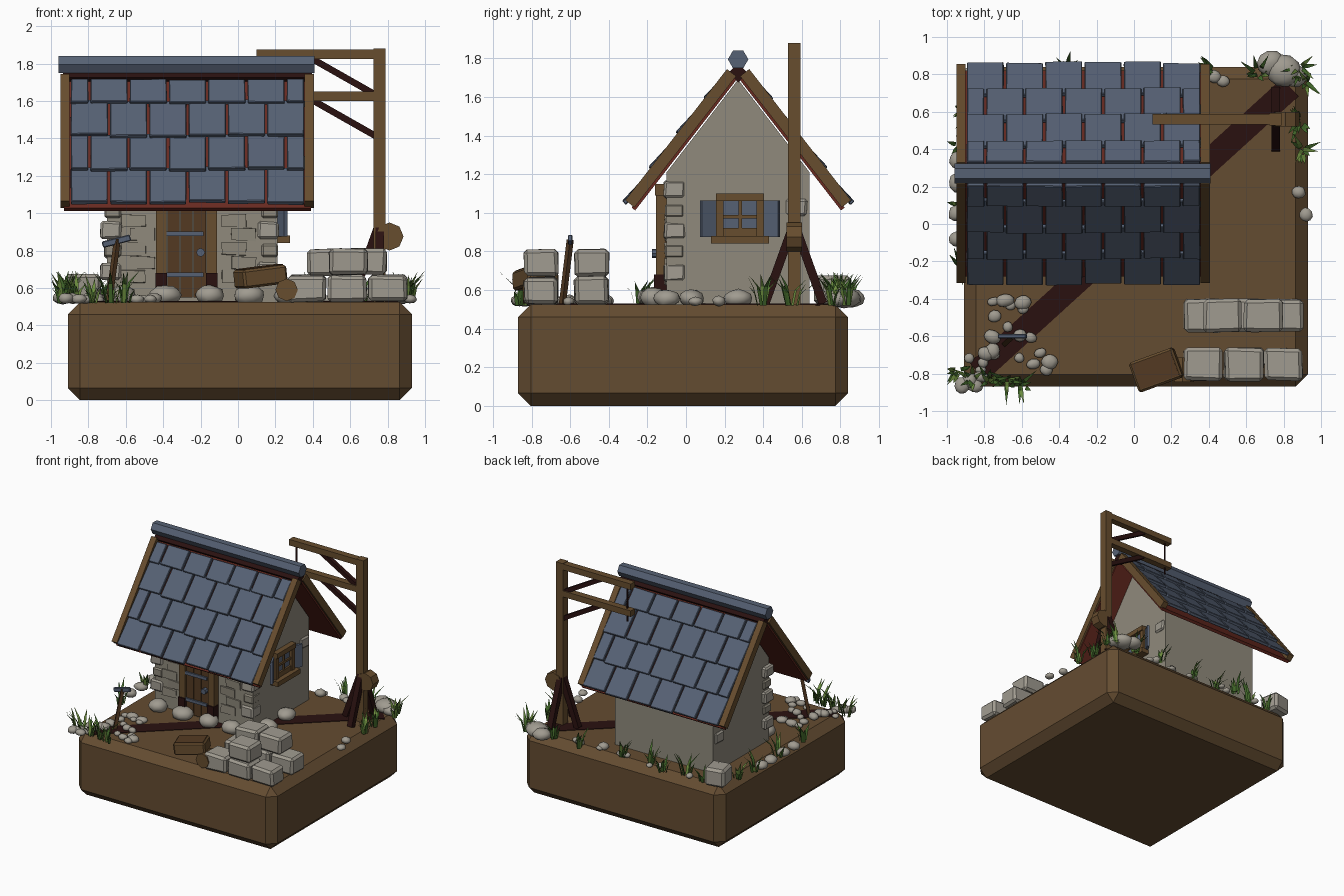
import bpy, bmesh, math, random
from mathutils import Matrix, Vector, Euler

random.seed(4)
if "Cube" in bpy.data.objects:
    bpy.data.objects.remove(bpy.data.objects["Cube"])


def material(name, rgb):
    lin = [((c / 255 + 0.055) / 1.055) ** 2.4 for c in rgb] + [1]
    m = bpy.data.materials.new(name)
    m.use_nodes = True
    m.diffuse_color = lin
    m.node_tree.nodes["Principled BSDF"].inputs["Base Color"].default_value = lin
    return m


soil = material("soil", (100, 76, 49))
wood = material("wood", (103, 77, 46))
dark = material("dark wood", (42, 17, 16))
red = material("red timber", (104, 42, 32))
slate = material("slate blue", (86, 97, 116))
plaster = material("wall stone", (144, 138, 124))
rock = material("rock", (160, 155, 144))
green = material("grass", (66, 104, 42))
lime = material("light grass", (108, 140, 62))
door_brown = material("door brown", (84, 58, 34))


def finish(name, bm, mats, smooth=False):
    bmesh.ops.recalc_face_normals(bm, faces=bm.faces)
    mesh = bpy.data.meshes.new(name)
    bm.to_mesh(mesh)
    bm.free()
    for m in mats:
        mesh.materials.append(m)
    if smooth:
        mesh.shade_smooth()
    ob = bpy.data.objects.new(name, mesh)
    bpy.context.collection.objects.link(ob)
    return ob


def boxes(name, mat, pieces, bevel=0, jitter=0):
    """Each piece is (location, size, rotation)."""
    bm = bmesh.new()
    for piece in pieces:
        loc, size = piece[:2]
        rot = Euler(piece[2] if len(piece) > 2 else (0, 0, 0))
        new = bmesh.ops.create_cube(bm, size=1, matrix=Matrix.LocRotScale(Vector(loc), rot, Vector(size)))
        for v in new["verts"]:
            v.co += Vector([random.uniform(-jitter, jitter) for _ in range(3)])
    if bevel:
        bmesh.ops.bevel(bm, geom=bm.edges[:], offset=bevel, segments=1, affect='EDGES')
    return finish(name, bm, [mat])


def beams(name, mat, runs, width):
    """Square timbers between pairs of points."""
    pieces = []
    for p, q in runs:
        p, q = Vector(p), Vector(q)
        rot = (q - p).to_track_quat('Z', 'Y').to_euler()
        pieces.append(((p + q) / 2, (width, width, (q - p).length), rot))
    return boxes(name, mat, pieces)


def cylinder(name, mat, loc, radius, depth, sides, rot):
    bm = bmesh.new()
    bmesh.ops.create_cone(bm, cap_ends=True, segments=sides, radius1=radius, radius2=radius, depth=depth,
                          matrix=Matrix.LocRotScale(Vector(loc), Euler(rot), None))
    return finish(name, bm, [mat])


# Ground block and the dark diagonal path
GROUND = 0.525
boxes("ground_block", soil, [((0.01, -0.015, GROUND / 2), (1.84, 1.71, GROUND))], bevel=0.066)
boxes("path", dark, [((0, -0.03, GROUND), (2.26, 0.13, 0.008), (0, 0, math.atan(0.91)))])

# House walls with pointed gables
RIDGE_Y, APEX = 0.27, 1.7
profile = [(-0.1, 0.52), (0.64, 0.52), (0.64, 1.21), (RIDGE_Y, APEX - 0.01), (-0.1, 1.21)]
bm = bmesh.new()
gable = bm.faces.new([bm.verts.new((-0.7, y, z)) for y, z in profile])
ext = bmesh.ops.extrude_face_region(bm, geom=[gable])["geom"]
bmesh.ops.translate(bm, verts=[g for g in ext if isinstance(g, bmesh.types.BMVert)], vec=(0.91, 0, 0))
finish("house_walls", bm, [plaster])

# Corner stones and shallow wall stones
corners = [(x, -0.06, z) for x in (-0.68, 0.16) for z in (0.69, 0.91, 1.12)]
corners += [(0.17, 0.57, 1.03), (-0.66, 0.57, 0.8)]
boxes("corner_stones", rock, [(c, (0.11, 0.11, 0.09)) for c in corners], bevel=0.012, jitter=0.005)
boxes("corner_stones_small", plaster,
      [((x, -0.06, z), (0.09, 0.1, 0.07)) for x in (-0.67, 0.17) for z in (0.8, 1.01)], bevel=0.01)
patches = [(x + 0.05 * (i % 2), -0.102, 0.66 + 0.075 * i)
           for x in (-0.56, -0.02) for i in range(5)]
boxes("wall_stones", plaster, [(p, (0.13, 0.015, 0.065)) for p in patches], jitter=0.004)

# Roof: d runs down the slope from the apex, off is the height above the lining
SLOPE = math.atan(1.29)


def on_roof(side, x, d, off, size, tilt=0):
    y = RIDGE_Y + side * (d * math.cos(SLOPE) + off * math.sin(SLOPE))
    z = APEX - d * math.sin(SLOPE) + off * math.cos(SLOPE)
    return ((x, y, z), size, (-side * (SLOPE - tilt), 0, 0))


LEFT, RIGHT, TILE = -0.9, 0.36, 0.21
lining, barges, tiles = [], [], []
for side in (-1, 1):
    lining.append(on_roof(side, -0.27, 0.435, 0.012, (1.32, 0.87, 0.024)))
    for x in (-0.925, 0.38):
        barges.append(on_roof(side, x, 0.43, 0.043, (0.05, 0.86, 0.06)))
    for row in range(4):
        low = 0.87 - 0.225 * (3 - row)
        high = max(0.03, low - 0.25)
        start = LEFT - (TILE / 2 if row % 2 == 0 else 0)
        for i in range(7):
            a = max(LEFT, start + i * TILE)
            b = min(RIGHT, start + (i + 1) * TILE)
            if b - a > 0.05:
                drop = random.uniform(-0.008, 0.008)
                tiles.append(on_roof(side, (a + b) / 2, (low + high) / 2 + drop, 0.058,
                                     (b - a - 0.013, low - high, 0.026), 0.09))
boxes("roof_lining", red, lining)
boxes("barge_boards", wood, barges)
boxes("roof_tiles", slate, tiles, bevel=0.004, jitter=0.002)
cylinder("ridge_cap", slate, (-0.275, RIDGE_Y, 1.795), 0.053, 1.37, 6, (0, math.pi / 2, 0))
boxes("ridge_beam", dark, [((-0.27, RIDGE_Y, 1.725), (1.33, 0.07, 0.07), (math.pi / 4, 0, 0))])

# Door with frame, planks, hinges and knob
boxes("door_frame", wood, [((x, -0.125, 0.83), (0.055, 0.06, 0.6)) for x in (-0.41, -0.14)]
      + [((-0.275, -0.125, 1.12), (0.35, 0.07, 0.06))])
boxes("door_planks", door_brown, [((-0.345 + 0.07 * i, -0.12, 0.83), (0.066, 0.04, 0.56)) for i in range(3)])
boxes("door_feet", dark, [((x, -0.13, 0.63), (0.06, 0.07, 0.1)) for x in (-0.41, -0.14)])
boxes("door_hinges", slate, [((-0.285, -0.145, z), (0.2, 0.015, 0.025)) for z in (0.67, 0.89)])
cylinder("door_knob", slate, (-0.2, -0.155, 0.79), 0.023, 0.04, 8, (math.pi / 2, 0, 0))

# Window on the gable with shutters
WY, WZ = 0.28, 0.98
boxes("window_pane", slate, [((0.214, WY, WZ), (0.015, 0.2, 0.2))])
boxes("window_frame", wood, [((0.225, WY + s * 0.105, WZ), (0.04, 0.04, 0.22)) for s in (-1, 1)]
      + [((0.23, WY, 1.08), (0.05, 0.25, 0.04)), ((0.24, WY, 0.86), (0.075, 0.3, 0.04)),
         ((0.222, WY, 0.9), (0.03, 0.2, 0.04)),
         ((0.222, WY, WZ), (0.025, 0.018, 0.18)), ((0.222, WY, WZ), (0.025, 0.2, 0.018))])
boxes("shutters", slate, [((0.235, WY + s * 0.165, 0.97), (0.02, 0.085, 0.19), (0, 0, -s * 0.5)) for s in (-1, 1)])

# Hoist post, arms, braces, wheel and rope
PX, PY = 0.757, 0.56
boxes("hoist_post", wood, [((PX, PY, 1.2), (0.065, 0.065, 1.36))])
boxes("hoist_arms", wood, [((0.44, PY, z), (0.68, 0.055, 0.05)) for z in (1.85, 1.625)])
beams("hoist_braces", dark, [((0.74, PY, z), (0.37, PY, z + 0.21)) for z in (1.41, 1.63)], 0.035)
beams("post_struts", dark, [((PX + dx * 0.15, PY + dy * 0.15, 0.53), (PX + dx * 0.01, PY + dy * 0.01, 0.92))
                            for dx, dy in ((-1, 0), (0, -1), (0, 1))], 0.045)
cylinder("hoist_wheel", wood, (0.81, PY, 0.875), 0.075, 0.08, 8, (math.pi / 2, 0, 0))
boxes("rope", dark, [((0.15, PY, 1.69), (0.01, 0.01, 0.3))])

# Stacked stone blocks: three below, fewer on top
stack = []
for y, upper in ((-0.75, [0.59]), (-0.49, [0.475, 0.69])):
    stack += [(x, y, 0.597) for x in (0.37, 0.585, 0.8)] + [(x, y, 0.74) for x in upper]
boxes("stone_blocks", rock, [(p, (0.205, 0.175, 0.14)) for p in stack], bevel=0.018, jitter=0.006)
boxes("corner_block", rock, [((-0.83, 0.76, 0.6), (0.17, 0.17, 0.15), (0, 0, 0.2))], bevel=0.02)

# Tilted crate resting on a log
tilt = (0, -0.12, 0.35)
boxes("crate", wood, [((0.12, -0.78, 0.66), (0.25, 0.17, 0.1), tilt)], bevel=0.012)
boxes("crate_lid", door_brown, [((0.115, -0.78, 0.707), (0.22, 0.14, 0.014), tilt)])
cylinder("log", wood, (0.26, -0.78, 0.59), 0.06, 0.13, 8, (math.pi / 2, 0, 0))

# Hammer leaning in the front corner
beams("hammer_handle", door_brown, [((-0.69, -0.64, 0.53), (-0.645, -0.6, 0.86))], 0.026)
boxes("hammer_head", slate, [((-0.65, -0.6, 0.85), (0.155, 0.025, 0.035), (0, -0.25, 0))], bevel=0.005)

# Rocks: foundation boulders and scattered pebbles
spots = [(x, -0.17, 0.08) for x in (-0.62, -0.39, -0.15, 0.06)]
spots += [(0.26, y, 0.07) for y in (-0.1, 0.03, 0.27)]
spots += [(-0.94, y, 0.05) for y in (-0.08, 0.06, 0.22, 0.34)]
spots += [(0.73, 0.86, 0.07), (0.8, 0.82, 0.08), (0.86, 0.79, 0.06), (0.88, 0.17, 0.04), (0.92, 0.05, 0.035)]
for x0, x1, y0, y1, count in ((-0.93, -0.8, -0.87, -0.7, 9), (-0.8, -0.42, -0.8, -0.55, 12),
                              (-0.92, -0.56, -0.5, -0.4, 6), (-0.85, 0.5, 0.74, 0.83, 9)):
    spots += [(random.uniform(x0, x1), random.uniform(y0, y1), random.uniform(0.025, 0.045)) for _ in range(count)]
bm = bmesh.new()
for x, y, r in spots:
    size = Vector((r * random.uniform(0.9, 1.2), r * random.uniform(0.8, 1.1), r * 0.68))
    place = Matrix.LocRotScale(Vector((x, y, GROUND + r * 0.45)), Euler((0, 0, random.uniform(-0.4, 0.4))), size)
    for v in bmesh.ops.create_icosphere(bm, subdivisions=2, radius=1, matrix=place)["verts"]:
        v.co += Vector([random.uniform(-1, 1) * r * 0.05 for _ in range(3)])
        v.co.x = max(v.co.x, -0.99)
finish("rocks", bm, [rock], smooth=True)

# Grass clumps of bent tapering blades
clumps = [(-0.93, -0.78), (-0.86, -0.83), (-0.78, -0.84), (-0.68, -0.84), (-0.61, -0.86), (-0.92, -0.24),
          (-0.92, 0.1), (-0.93, 0.42), (-0.9, 0.6), (-0.72, 0.8), (-0.55, 0.78), (-0.36, 0.83), (-0.2, 0.77),
          (0.05, 0.78), (0.42, 0.83), (0.66, 0.8), (0.89, 0.84), (0.92, 0.76), (0.88, 0.55), (0.9, 0.4)]
bm = bmesh.new()
for cx, cy in clumps:
    for _ in range(9):
        turn = random.uniform(0, math.tau)
        out = Vector((math.cos(turn), math.sin(turn), 0))
        across = Vector((-out.y, out.x, 0)) * 0.011
        root = Vector((cx, cy, GROUND - 0.005)) + out * random.uniform(0, 0.035)
        tall = random.uniform(0.07, 0.18)
        mid = root + out * tall * 0.15 + Vector((0, 0, tall * 0.6))
        tip = root + out * tall * random.uniform(0.3, 0.65) + Vector((0, 0, tall))
        pts = [root - across, root + across, mid + across, mid - across, tip]
        vs = [bm.verts.new((max(-1, min(1, p.x)), p.y, p.z)) for p in pts]
        shade = random.random() < 0.35
        for ids in ((0, 1, 2, 3), (3, 2, 4)):
            bm.faces.new([vs[i] for i in ids]).material_index = int(shade)
finish("grass", bm, [green, lime])
